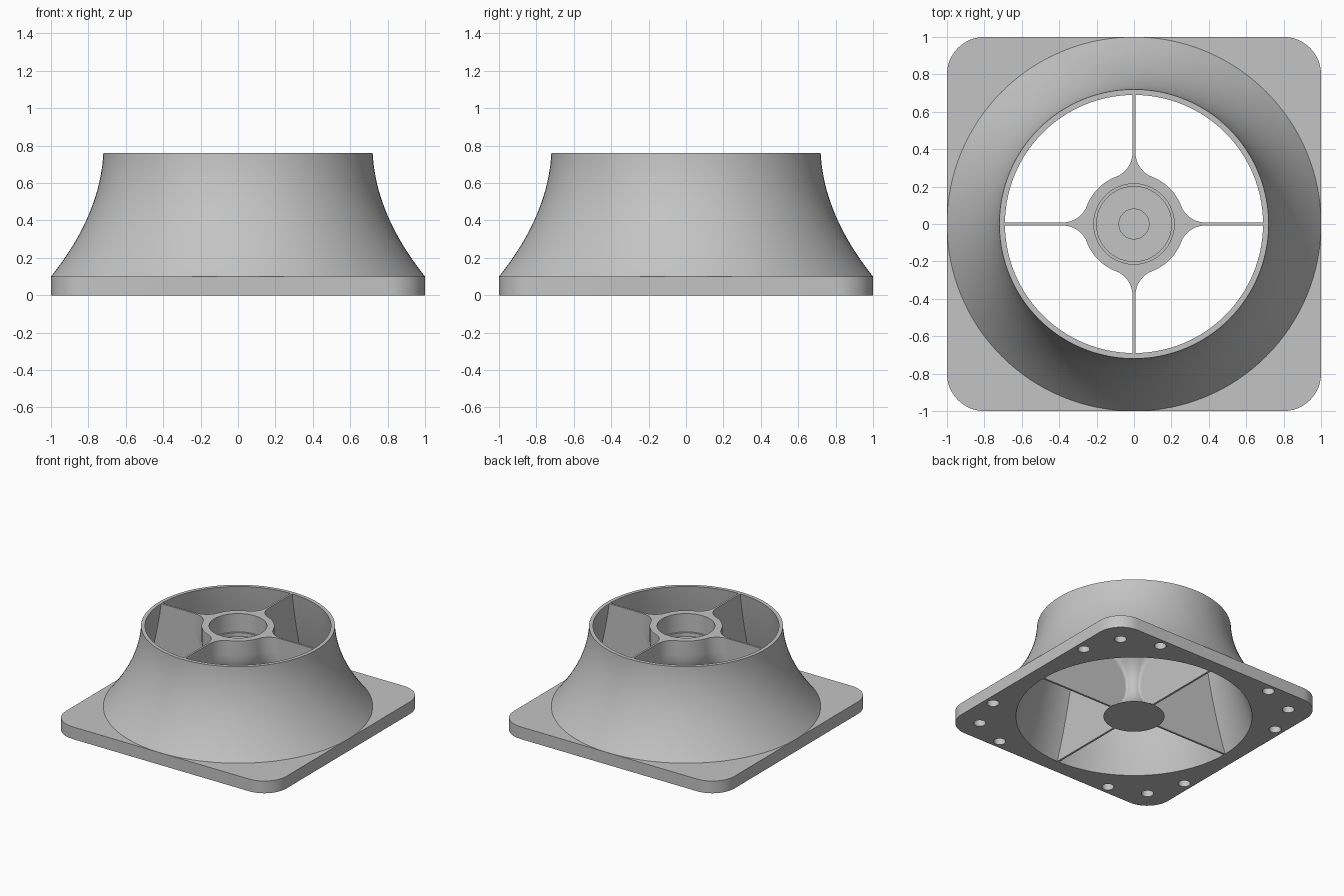
import bpy, bmesh, math
from mathutils import Matrix, Vector

cube = bpy.data.objects.get("Cube")
if cube:
    bpy.data.objects.remove(cube, do_unlink=True)

HEIGHT, PLATE, SEG = 0.76, 0.1, 128
HALF = 0.008  # half thickness of a spoke

grey = bpy.data.materials.new("light_grey")
grey.use_nodes = True
colour = (0.55, 0.55, 0.55, 1)
grey.diffuse_color = colour
grey.node_tree.nodes["Principled BSDF"].inputs["Base Color"].default_value = colour


def make(name, bm):
    bmesh.ops.recalc_face_normals(bm, faces=bm.faces)
    mesh = bpy.data.meshes.new(name)
    bm.to_mesh(mesh)
    bm.free()
    obj = bpy.data.objects.new(name, mesh)
    bpy.context.collection.objects.link(obj)
    mesh.materials.append(grey)
    return obj


def select(obj):
    bpy.ops.object.select_all(action='DESELECT')
    obj.select_set(True)
    bpy.context.view_layer.objects.active = obj


def smooth(obj):
    select(obj)
    bpy.ops.object.shade_smooth_by_angle(angle=math.radians(30))


def cut(obj, cutter):
    mod = obj.modifiers.new("cut", 'BOOLEAN')
    mod.operation, mod.solver, mod.object = 'DIFFERENCE', 'EXACT', cutter
    select(obj)
    bpy.ops.object.modifier_apply(modifier=mod.name)
    bpy.data.objects.remove(cutter, do_unlink=True)


def loft(name, rings, closed=False):
    """Skin equal rings of points; cap the ends or join them in a loop."""
    bm = bmesh.new()
    loops = [[bm.verts.new(p) for p in ring] for ring in rings]
    n = len(loops[0])
    pairs = list(zip(loops, loops[1:]))
    if closed:
        pairs.append((loops[-1], loops[0]))
    else:
        bm.faces.new(loops[0])
        bm.faces.new(loops[-1])
    for a, b in pairs:
        for i in range(n):
            j = (i + 1) % n
            bm.faces.new((a[i], a[j], b[j], b[i]))
    return make(name, bm)


def circle(r, z, x=0, y=0, n=SEG):
    return [(x + r * math.cos(math.tau * i / n), y + r * math.sin(math.tau * i / n), z)
            for i in range(n)]


def outer(z):
    u = (HEIGHT - z) / (HEIGHT - PLATE)
    return 0.72 + 0.28 * (0.12 * u + 0.88 * u * u)


def inner(z):
    u = (HEIGHT - z) / HEIGHT
    return 0.69 + 0.187 * (0.6 * u + 0.4 * u * u)


# Square mounting plate with rounded corners, bore and blind screw holes
def rounded_square(z, half=1.0, r=0.2, steps=12):
    pts = []
    for q in range(4):
        cx = (half - r) * (1 if q in (0, 3) else -1)
        cy = (half - r) * (1 if q < 2 else -1)
        for i in range(steps + 1):
            a = math.pi / 2 * (q + i / steps)
            pts.append((cx + r * math.cos(a), cy + r * math.sin(a), z))
    return pts


plate = loft("mounting_plate", [rounded_square(0), rounded_square(PLATE)])
bore = [circle(inner(z), z) for z in (-0.05, 0, 0.05, PLATE, 0.15)]
cut(plate, loft("bore_cutter", bore))
for corner in range(4):
    for offset, dist in ((-15.5, 1.065), (0, 1.15), (15.5, 1.065)):
        a = math.radians(45 + 90 * corner + offset)
        x, y = dist * math.cos(a), dist * math.sin(a)
        cut(plate, loft("hole_cutter", [circle(0.045, z, x, y, 32) for z in (-0.05, 0.07)]))
smooth(plate)

# Flared round shell
levels = [PLATE + (HEIGHT - PLATE) * i / 20 for i in range(21)]
rings = [circle(outer(z), z) for z in levels]
rings += [circle(inner(z), z) for z in reversed(levels)]
smooth(loft("flared_shell", rings, closed=True))


# Hub: round section with fillets running into the four spokes
def hub_section(z, r, f, steps=8):
    d, y0 = r + f, HALF + f
    x0 = math.sqrt(d * d - y0 * y0)
    c = math.asin(y0 / d)
    first, last = 1.5 * math.pi, math.pi + c
    quarter = []
    for i in range(steps + 1):
        a = first + (last - first) * i / steps
        quarter.append((x0 + f * math.cos(a), y0 + f * math.sin(a)))
    mirrored = [(y, x) for x, y in reversed(quarter)]
    for i in range(1, 2 * steps):
        a = c + (math.pi / 2 - 2 * c) * i / (2 * steps)
        quarter.append((r * math.cos(a), r * math.sin(a)))
    quarter += mirrored
    pts = []
    for k in range(4):
        turn = Matrix.Rotation(k * math.pi / 2, 3, 'Z')
        pts += [turn @ Vector((x, y, z)) for x, y in quarter]
    return pts


hub_profile = [(0, 0.227, 0.004), (0.03, 0.17, 0.006), (0.07, 0.125, 0.01),
               (0.13, 0.09, 0.015), (0.2, 0.075, 0.02), (0.28, 0.08, 0.025),
               (0.34, 0.1, 0.03), (0.4, 0.14, 0.05), (0.46, 0.2, 0.09),
               (0.52, 0.245, 0.12), (0.58, 0.265, 0.135), (0.64, 0.27, 0.137),
               (HEIGHT, 0.27, 0.137)]
hub = loft("hub", [hub_section(*level) for level in hub_profile])

# Stepped bearing seat sunk into the hub
seat = [(0.55, 0.08), (0.58, 0.08), (0.58, 0.2), (0.61, 0.2), (0.61, 0.215), (0.8, 0.215)]
cut(hub, loft("seat_cutter", [circle(r, z, n=64) for z, r in seat]))
smooth(hub)

# Four thin full-height spokes, following the hub and the inside of the shell
hub_side = [(math.sqrt((r + f) ** 2 - (HALF + f) ** 2) - 0.01, z) for z, r, f in hub_profile]
shell_side = [(inner(HEIGHT * i / 16) + 0.006, HEIGHT * i / 16) for i in range(17)]
outline = hub_side + shell_side[::-1]
for k, side in enumerate(("left", "back", "right", "front")):
    spoke = loft(side + "_spoke", [[(x, y, z) for x, z in outline] for y in (-HALF, HALF)])
    spoke.data.transform(Matrix.Rotation(k * math.pi / 2, 4, 'Z'))
